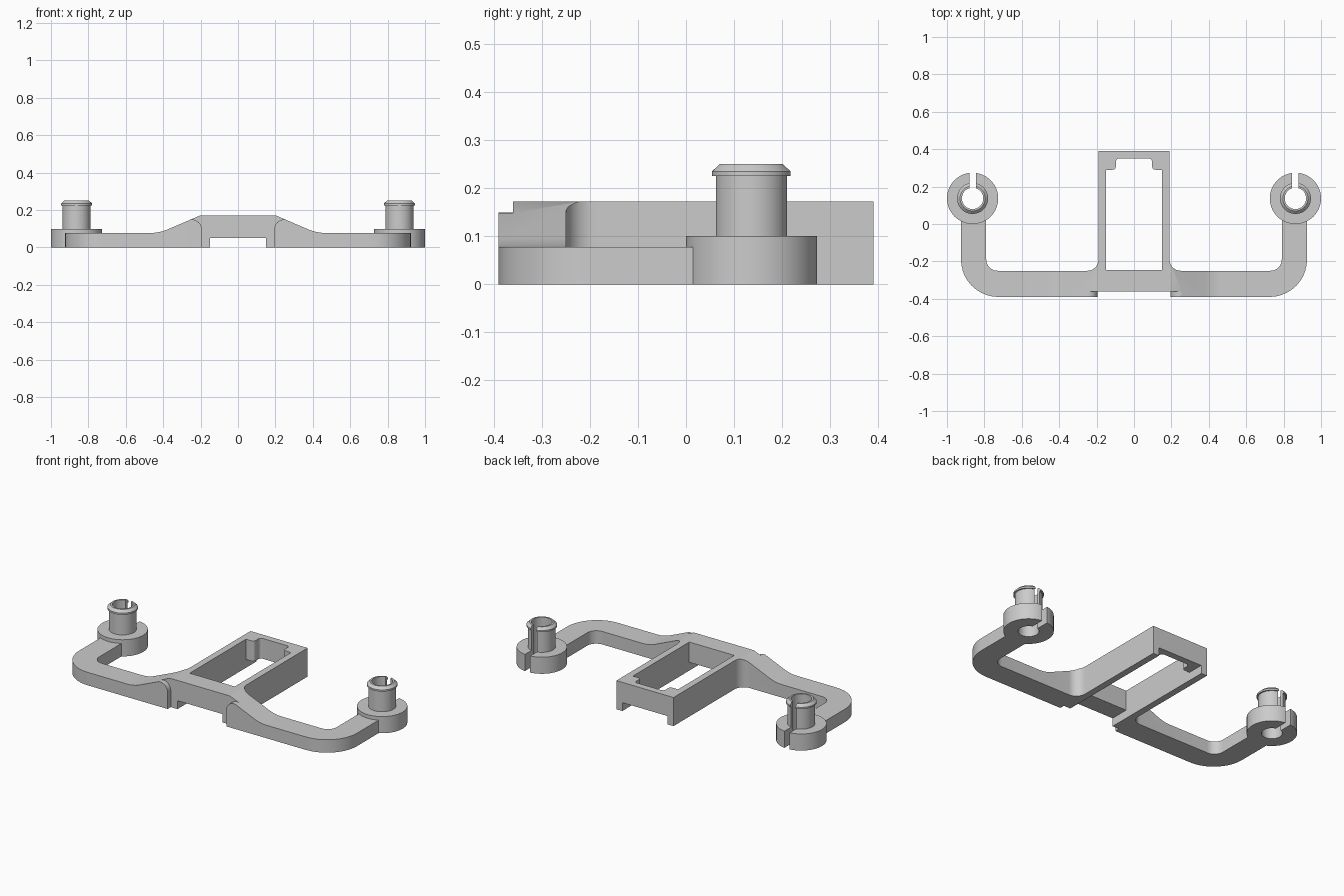
import bpy, bmesh, math
from mathutils import Vector, Matrix

if "Cube" in bpy.data.objects:
    bpy.data.objects.remove(bpy.data.objects["Cube"], do_unlink=True)

grey = bpy.data.materials.new("plain grey")
grey.use_nodes = True
COLOUR = (0.6, 0.6, 0.6, 1)
grey.diffuse_color = COLOUR
grey.node_tree.nodes["Principled BSDF"].inputs["Base Color"].default_value = COLOUR


def rounded(points, steps=10):
    """Polygon from (u, v) or (u, v, radius) corners, with filleted corners."""
    out = []
    for i, p in enumerate(points):
        corner = Vector((p[0], p[1], 0))
        if len(p) == 2:
            out.append(corner)
            continue
        before, after = points[i - 1], points[(i + 1) % len(points)]
        a = (Vector((before[0], before[1], 0)) - corner).normalized()
        b = (Vector((after[0], after[1], 0)) - corner).normalized()
        half = a.angle(b) / 2
        centre = corner + (a + b).normalized() * p[2] / math.sin(half)
        reach = p[2] / math.tan(half)
        start = (corner + a * reach - centre).normalized()
        end = (corner + b * reach - centre).normalized()
        out += [centre + start.slerp(end, k / steps).normalized() * p[2] for k in range(steps + 1)]
    return out


def finish(name, bm):
    """Turn the faces outward and make an object."""
    bm.normal_update()
    bmesh.ops.recalc_face_normals(bm, faces=bm.faces[:])
    if bm.calc_volume(signed=True) < 0:
        bmesh.ops.reverse_faces(bm, faces=bm.faces[:])
    mesh = bpy.data.meshes.new(name)
    bm.to_mesh(mesh)
    bm.free()
    mesh.materials.append(grey)
    obj = bpy.data.objects.new(name, mesh)
    bpy.context.collection.objects.link(obj)
    return obj


def prism(name, points, low, high, along="Z"):
    """Extrude a plan (x, y) along z, or an elevation (x, z) along y."""
    bm = bmesh.new()
    outline = rounded(points)
    caps = []
    for d in (low, high):
        caps.append([bm.verts.new((p.x, p.y, d) if along == "Z" else (p.x, d, p.y)) for p in outline])
    near, far = caps
    bm.faces.new(near[::-1])
    bm.faces.new(far)
    for i in range(len(outline)):
        bm.faces.new((near[i - 1], near[i], far[i], far[i - 1]))
    return finish(name, bm)


def rect(x0, x1, y0, y1):
    return [(x0, y0), (x1, y0), (x1, y1), (x0, y1)]


def activate(obj):
    bpy.ops.object.select_all(action="DESELECT")
    obj.select_set(True)
    bpy.context.view_layer.objects.active = obj


def combine(target, tool, operation):
    mod = target.modifiers.new("cut", "BOOLEAN")
    mod.operation, mod.solver, mod.object = operation, "EXACT", tool
    activate(target)
    bpy.ops.object.modifier_apply(modifier=mod.name)
    bpy.data.objects.remove(tool, do_unlink=True)


def mirror(obj):
    mod = obj.modifiers.new("mirror", "MIRROR")
    mod.use_mirror_merge = False
    activate(obj)
    bpy.ops.object.modifier_apply(modifier=mod.name)


# Central frame: channel-shaped block with a window through it
TOP = 0.172
channel = [(-0.19, 0), (-0.15, 0), (-0.15, 0.05), (0.15, 0.05),
           (0.15, 0), (0.19, 0), (0.19, TOP), (-0.19, TOP)]
frame = prism("bracket_frame", channel, -0.36, 0.39, "Y")
half = [(0.15, -0.245), (0.15, 0.29), (0.097, 0.29, 0.018), (0.097, 0.35, 0.018)]
window = half + [(-p[0], *p[1:]) for p in reversed(half)]
combine(frame, prism("window_cutter", window, -0.1, 0.3), "DIFFERENCE")

# Arms: curved in plan, with a ramp down from the frame
plan = [(0.17, -0.39), (0.925, -0.39, 0.2), (0.925, 0.03), (0.79, 0.03),
        (0.79, -0.25, 0.06), (0.19, -0.25, 0.06), (0.19, -0.15), (0.17, -0.15)]
ramp = [(0.1, -0.05), (0.1, TOP), (0.2, TOP), (0.42, 0.078, 0.22), (1.1, 0.078), (1.1, -0.05)]
arms = prism("arms", plan, 0, 0.3)
# Rounded inner end of the front strip, standing proud of the frame
nose = [(0.1, -0.1), (0.195, -0.1), (0.195, 0.174, 0.05), (0.3, 0.131), (0.3, 0.4), (0.1, 0.4)]
combine(arms, prism("nose_cutter", nose, -0.5, -0.36, "Y"), "DIFFERENCE")
combine(arms, prism("ramp_cutter", ramp, -0.6, 0.6, "Y"), "INTERSECT")
mirror(arms)
combine(frame, arms, "UNION")

# Clip posts: flange, hollow peg and chamfered lip, slotted at the back
CX, CY = 0.863, 0.137
profile = [(0.057, 0), (0.137, 0), (0.137, 0.1), (0.075, 0.1), (0.075, 0.225),
           (0.083, 0.225), (0.083, 0.235), (0.067, 0.25), (0.057, 0.25)]
bm = bmesh.new()
ring = [bm.verts.new((r, 0, z)) for r, z in profile]
edges = [bm.edges.new((ring[i - 1], ring[i])) for i in range(len(ring))]
bmesh.ops.spin(bm, geom=ring + edges, cent=(0, 0, 0), axis=(0, 0, 1),
               angle=2 * math.pi, steps=64, use_merge=True)
bmesh.ops.remove_doubles(bm, verts=bm.verts[:], dist=1e-5)
bmesh.ops.transform(bm, matrix=Matrix.Translation((CX, CY, 0)), verts=bm.verts[:])
posts = finish("clip_posts", bm)
slot = rect(CX - 0.0175, CX + 0.0175, CY, CY + 0.2)
combine(posts, prism("slot_cutter", slot, -0.1, 0.4), "DIFFERENCE")
mirror(posts)

for obj in (frame, posts):
    activate(obj)
    bpy.ops.object.shade_smooth_by_angle(angle=math.radians(30))
